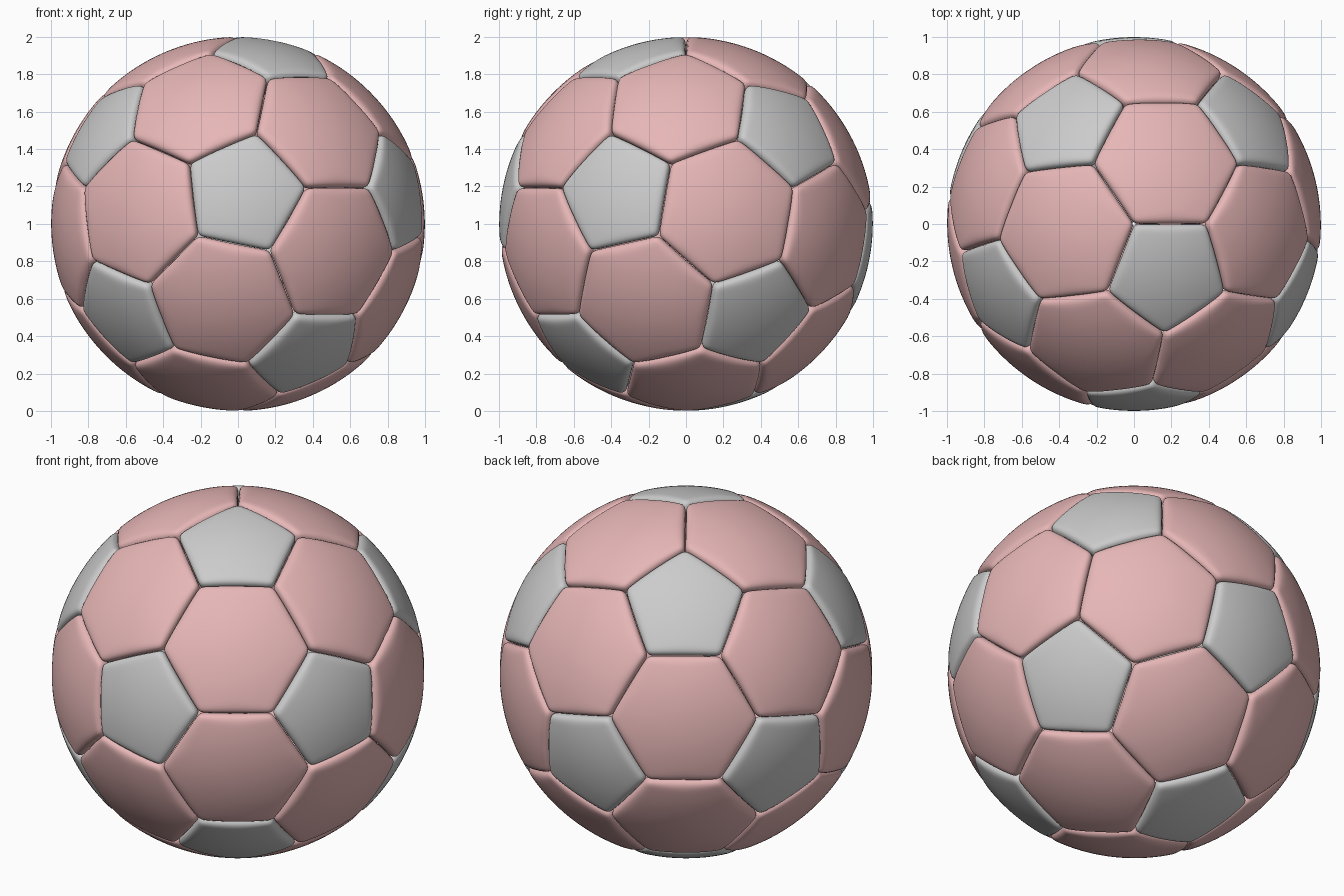
import bpy, bmesh, math
from mathutils import Vector, Matrix

if "Cube" in bpy.data.objects:
    bpy.data.objects.remove(bpy.data.objects["Cube"])

R = 1.0        # ball radius
N = 4          # grid cells per half panel edge
THICK = 0.08   # panel thickness

# Icosahedron directions, turned so that a seam corner sits on the z axis
az = math.radians(-55.7)
out = Vector((math.cos(az), math.sin(az), 0))
up = Vector((0, 0, 1))
def tilt(deg):
    a = math.radians(deg)
    return out * math.sin(a) + up * math.cos(a)
pole, first = tilt(20.08), tilt(20.08 - 63.435)
ring = [Matrix.Rotation(math.radians(72 * k), 3, pole) @ first for k in range(5)]
ico = [pole] + ring
ico += [-v for v in ico]

def near(a, b):
    return 0.3 < a.dot(b) < 0.6

# Panel outlines
pentagons = [[(2 * v + n) / 3 for n in ico if near(v, n)] for v in ico]
hexagons = []
for i in range(12):
    for j in range(i + 1, 12):
        for k in range(j + 1, 12):
            t = ico[i], ico[j], ico[k]
            if near(t[0], t[1]) and near(t[1], t[2]) and near(t[0], t[2]):
                hexagons.append([(2 * a + b) / 3 for a in t for b in t if a is not b])

def add_panel(bm, pts):
    """Fill one outline with a grid of quads lying on the sphere."""
    c = sum(pts, Vector()) / len(pts)
    z = c.normalized()
    x = (pts[0] - c).normalized()
    y = z.cross(x)
    pts = sorted(pts, key=lambda p: math.atan2((p - c).dot(y), (p - c).dot(x)))
    verts = {}
    def vert(p):
        key = tuple(round(q, 4) + 0.0 for q in p)
        if key not in verts:
            verts[key] = bm.verts.new(p.normalized() * R)
        return verts[key]
    for i, p in enumerate(pts):
        m0 = (p + pts[i - 1]) / 2
        m1 = (p + pts[(i + 1) % len(pts)]) / 2
        def at(u, v):
            u, v = u / N, v / N
            return vert(c * (1-u) * (1-v) + m0 * u * (1-v) + p * u * v + m1 * (1-u) * v)
        for u in range(N):
            for v in range(N):
                bm.faces.new((at(u, v), at(u+1, v), at(u+1, v+1), at(u, v+1)))

def build(name, outlines, color=None):
    bm = bmesh.new()
    for pts in outlines:
        add_panel(bm, pts)
    for f in bm.faces:
        f.smooth = True
    me = bpy.data.meshes.new(name)
    bm.to_mesh(me)
    bm.free()
    ob = bpy.data.objects.new(name, me)
    bpy.context.collection.objects.link(ob)
    ob.location.z = R
    # Thick padded panels with rounded rims
    s = ob.modifiers.new("thickness", 'SOLIDIFY')
    s.thickness = THICK
    s.offset = -1
    d = ob.modifiers.new("rounding", 'SUBSURF')
    d.levels = d.render_levels = 2
    if color:
        mat = bpy.data.materials.new(name)
        mat.diffuse_color = color
        mat.use_nodes = True
        mat.node_tree.nodes["Principled BSDF"].inputs["Base Color"].default_value = mat.diffuse_color
        me.materials.append(mat)
    return ob

build("pentagon_panels", pentagons)
build("hexagon_panels", hexagons, (0.8, 0.47, 0.47, 1))
